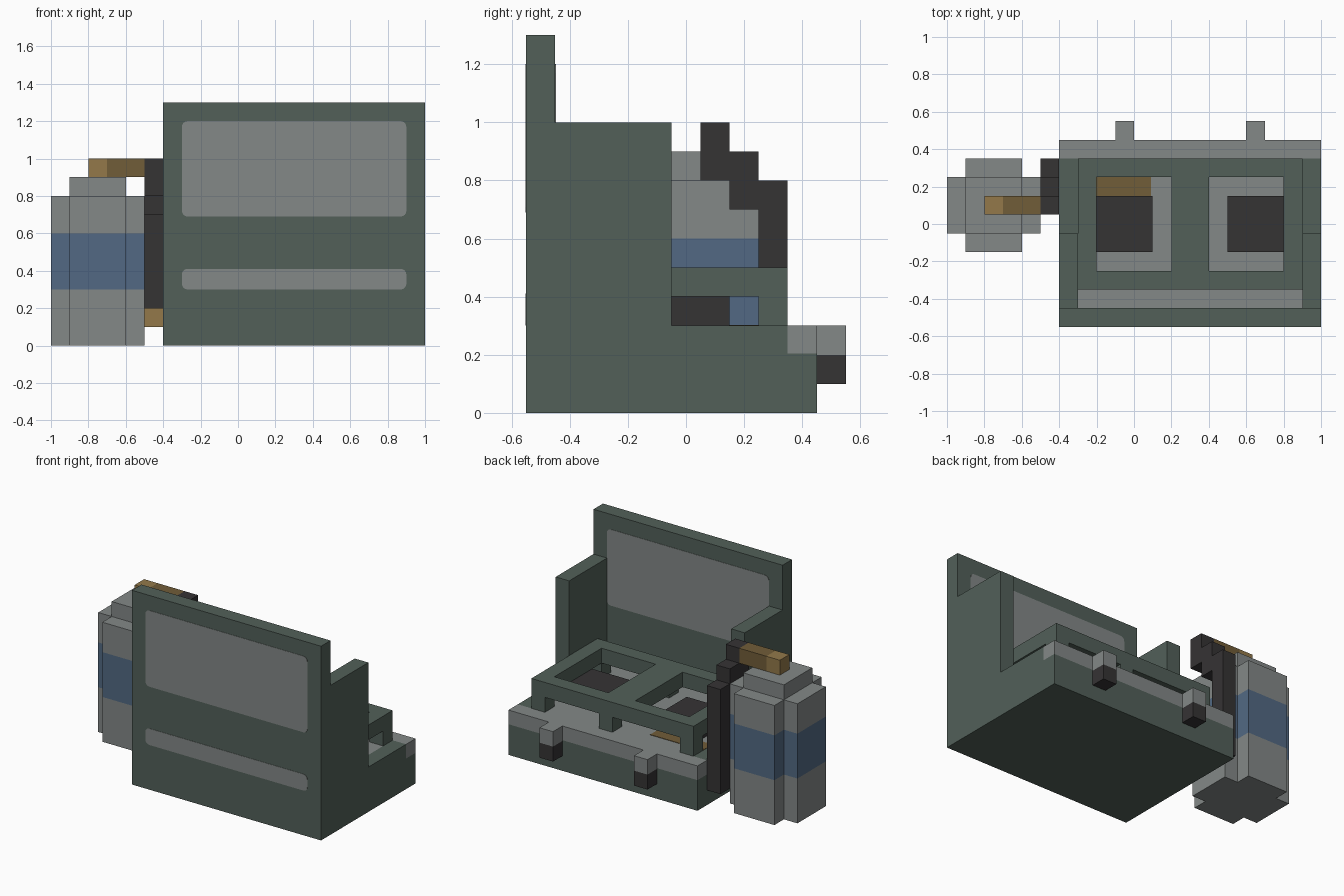
import bpy
import bmesh
from mathutils import Vector

cube = bpy.data.objects.get("Cube")
if cube:
    bpy.data.objects.remove(cube, do_unlink=True)


def material(name, rgb):
    lin = [((c / 255 + 0.055) / 1.055) ** 2.4 for c in rgb]
    m = bpy.data.materials.new(name)
    m.use_nodes = True
    m.diffuse_color = (*lin, 1)
    m.node_tree.nodes["Principled BSDF"].inputs["Base Color"].default_value = (*lin, 1)
    return m


green = material("green enamel", (82, 96, 89))
grey = material("grey metal", (131, 136, 135))
dark = material("dark iron", (53, 51, 52))
blue = material("blue label", (82, 105, 131))
brass = material("brass", (147, 121, 74))
old_brass = material("dark brass", (113, 93, 56))


def add_box(bm, x, y, z):
    """Add a box given its (min, max) range on each axis."""
    lo, hi = Vector((x[0], y[0], z[0])), Vector((x[1], y[1], z[1]))
    verts = bmesh.ops.create_cube(bm, size=1)["verts"]
    for v in verts:
        v.co = (lo + hi) / 2 + v.co * (hi - lo)


def finish(name, bm, mat):
    mesh = bpy.data.meshes.new(name)
    bm.to_mesh(mesh)
    bm.free()
    mesh.materials.append(mat)
    obj = bpy.data.objects.new(name, mesh)
    bpy.context.collection.objects.link(obj)
    return obj


def box(name, mat, *ranges):
    bm = bmesh.new()
    add_box(bm, *ranges)
    return finish(name, bm, mat)


def panel(name, mat, x, y, z):
    """Thin plate facing y with rounded corners."""
    bm = bmesh.new()
    add_box(bm, x, y, z)
    corners = [e for e in bm.edges if abs(e.verts[0].co.y - e.verts[1].co.y) > 1e-4]
    bmesh.ops.bevel(bm, geom=corners, offset=0.03, segments=4, profile=0.5, affect='EDGES')
    return finish(name, bm, mat)


def prism(name, mat, outline, z, axis="z"):
    """Extrude an outline along z, or a (y, z) outline along x."""
    bm = bmesh.new()
    a, b = z
    if axis == "z":
        pts, move = [(u, v, a) for u, v in outline], (0, 0, b - a)
    else:
        pts, move = [(a, u, v) for u, v in outline], (b - a, 0, 0)
    face = bm.faces.new([bm.verts.new(p) for p in pts])
    ext = bmesh.ops.extrude_face_region(bm, geom=[face])
    bmesh.ops.translate(bm, vec=move, verts=[g for g in ext["geom"] if isinstance(g, bmesh.types.BMVert)])
    bmesh.ops.recalc_face_normals(bm, faces=bm.faces)
    return finish(name, bm, mat)


# Stove body and cooktop
full, inner = (-0.4, 1), (-0.3, 0.9)
box("stove_base", green, full, (-0.45, 0.45), (0, 0.205))
box("cooktop", grey, inner, (-0.45, 0.35), (0.205, 0.3))
box("cooktop_back_edge", grey, full, (0.35, 0.45), (0.205, 0.3))

# Lid with painted panels on both faces
box("lid", green, full, (-0.55, -0.45), (0, 1.3))
for side, y in (("outer", (-0.552, -0.548)), ("inner", (-0.452, -0.448))):
    panel("lid_panel_" + side, grey, inner, y, (0.69, 1.2))
    panel("lid_strip_" + side, grey, inner, y, (0.3, 0.41))

# Side rails rising into wind shields
for side, x in (("right", (-0.4, -0.3)), ("left", (0.9, 1))):
    box("rail_" + side, green, x, (-0.45, 0.35), (0.205, 0.3))
    box("wind_shield_" + side, green, x, (-0.45, -0.05), (0.3, 1))

# Pot support: a frame with two square openings, on short legs
bm = bmesh.new()
for y in ((-0.35, -0.25), (0.25, 0.35)):
    add_box(bm, inner, y, (0.4, 0.5))
for x in ((-0.3, -0.2), (0.2, 0.4), (0.8, 0.9)):
    add_box(bm, x, (-0.25, 0.25), (0.4, 0.5))
for x in (-0.3, 0.3, 0.8):
    for y in (-0.35, 0.25):
        add_box(bm, (x, x + 0.1), (y, y + 0.1), (0.3, 0.4))
finish("pot_support", bm, green)

# Burners and their control knobs
for side, x in (("right", -0.05), ("left", 0.65)):
    box("burner_" + side, dark, (x - 0.15, x + 0.15), (-0.15, 0.15), (0.3, 0.4))
    knob = (x - 0.05, x + 0.05)
    box("knob_stem_" + side, grey, knob, (0.45, 0.55), (0.2, 0.3))
    box("knob_grip_" + side, dark, knob, (0.45, 0.55), (0.1, 0.2))

# Gas feed on the cooktop and inlet at the side
box("gas_feed", old_brass, (-0.3, 0.09), (0.15, 0.25), (0.298, 0.303))
box("gas_inlet", brass, (-0.5, -0.4), (0.15, 0.25), (0.1, 0.2))

# Gas canister: cross-shaped column with a label band and a shoulder
cx, cy = -0.75, 0.1
quarter = [(0.25, 0.15), (0.15, 0.15), (0.15, 0.25)]
cross = []
for sx, sy, step in ((1, 1, 1), (-1, 1, -1), (-1, -1, 1), (1, -1, -1)):
    cross += [(cx + sx * u, cy + sy * v) for u, v in quarter[::step]]
for name, mat, z in (("lower", grey, (0, 0.3)), ("label", blue, (0.3, 0.6)),
                     ("upper", grey, (0.6, 0.8))):
    prism("canister_" + name, mat, cross, z)
box("canister_shoulder", grey, (-0.9, -0.6), (-0.05, 0.25), (0.8, 0.9))

# Valve and stepped hose
box("valve_tip", brass, (-0.8, -0.7), (0.05, 0.15), (0.9, 1))
box("valve_body", old_brass, (-0.7, -0.5), (0.05, 0.15), (0.9, 1))
hose = [(0.05, 0.8), (0.05, 1), (0.15, 1), (0.15, 0.9), (0.25, 0.9), (0.25, 0.8),
        (0.35, 0.8), (0.35, 0.1), (0.25, 0.1), (0.25, 0.7), (0.15, 0.7), (0.15, 0.8)]
prism("gas_hose", dark, hose, (-0.5, -0.4), axis="x")
